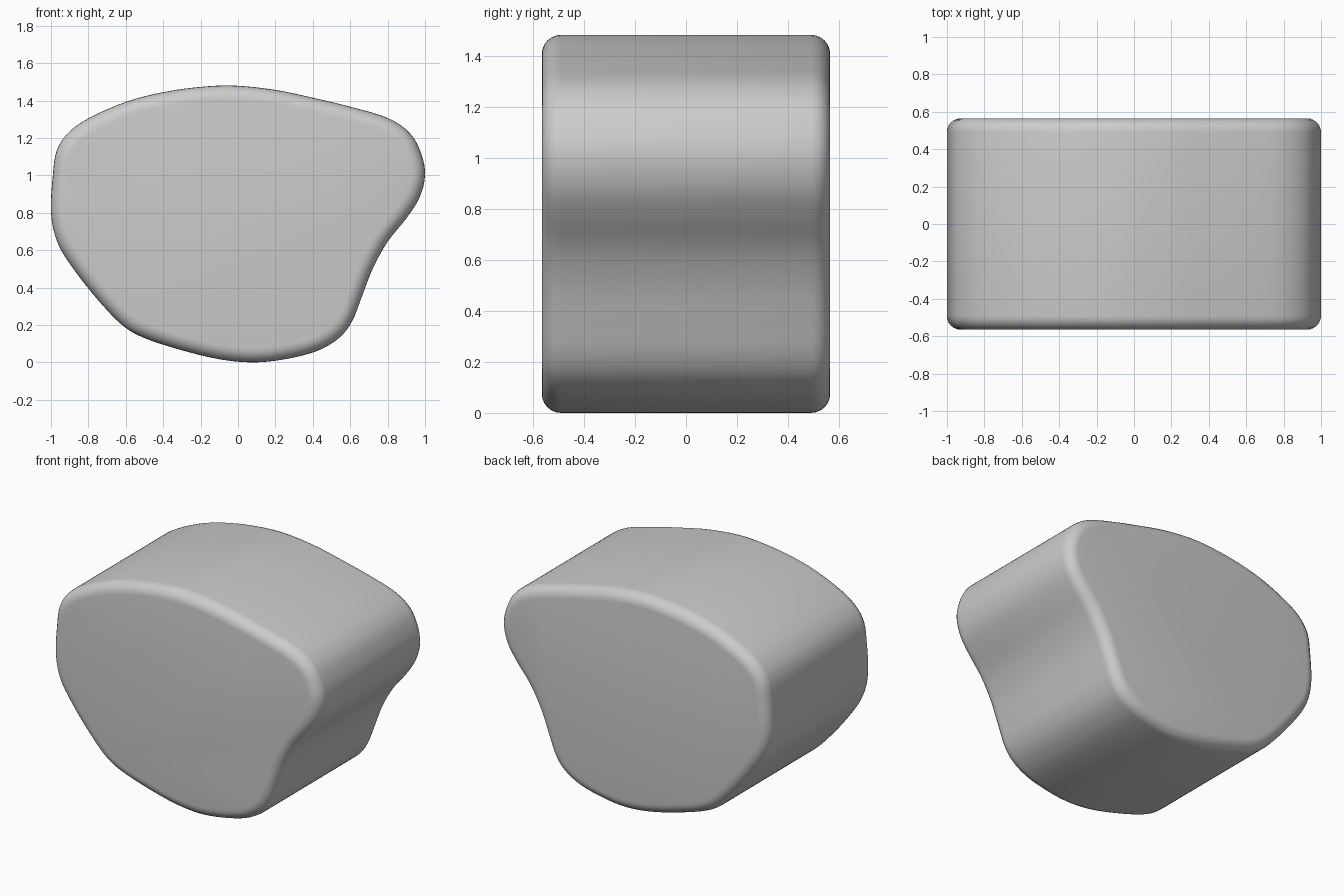
import bpy, bmesh, math
from mathutils import Vector

if "Cube" in bpy.data.objects:
    bpy.data.objects.remove(bpy.data.objects["Cube"])

HALF_DEPTH = 0.565
ROUND = 0.075     # edge rounding radius
STEPS = 6         # segments across the rounding
SUB = 4           # spline samples per outline point

# Outline seen from the front (x, z), clockwise from the top
outline = [(-0.02, 1.48), (0.2, 1.457), (0.4, 1.415), (0.6, 1.367), (0.8, 1.307),
           (0.92, 1.225), (0.98, 1.115), (1.0, 1.0), (0.97, 0.88), (0.9, 0.77),
           (0.8, 0.645), (0.72, 0.50), (0.66, 0.345), (0.61, 0.22), (0.54, 0.13),
           (0.42, 0.06), (0.25, 0.017), (0.08, 0.0), (-0.1, 0.017), (-0.3, 0.065),
           (-0.5, 0.13), (-0.62, 0.2), (-0.75, 0.335), (-0.88, 0.5), (-0.965, 0.64),
           (-1.0, 0.8), (-0.99, 1.0), (-0.97, 1.13), (-0.91, 1.225), (-0.8, 1.305),
           (-0.6, 1.393), (-0.4, 1.445), (-0.2, 1.473)]


def smooth_loop(points):
    """Closed Catmull-Rom spline through the points."""
    p = [Vector(q) for q in points]
    n, out = len(p), []
    for i in range(n):
        a, b, c, d = p[i - 1], p[i], p[(i + 1) % n], p[(i + 2) % n]
        for k in range(SUB):
            t = k / SUB
            out.append(0.5 * (2 * b + (c - a) * t + (2 * a - 5 * b + 4 * c - d) * t ** 2
                              + (3 * b - a - 3 * c + d) * t ** 3))
    return out


loop = smooth_loop(outline)
n = len(loop)
inward = []
for i in range(n):
    t = (loop[(i + 1) % n] - loop[i - 1]).normalized()
    inward.append(Vector((t.y, -t.x)))

# Cross-section of the rim: front rounding, then back rounding
arc = [math.pi / 2 * k / STEPS for k in range(STEPS + 1)]
rim = [(ROUND * (1 - math.sin(a)), -HALF_DEPTH + ROUND * (1 - math.cos(a))) for a in arc]
rim += [(inset, -y) for inset, y in reversed(rim)]

# Skin the rings and cap both flat faces
bm = bmesh.new()
rings = []
for inset, y in rim:
    pts = [p + d * inset for p, d in zip(loop, inward)]
    rings.append([bm.verts.new((p.x, y, p.y)) for p in pts])
for r0, r1 in zip(rings, rings[1:]):
    for i in range(n):
        j = (i + 1) % n
        bm.faces.new((r0[i], r0[j], r1[j], r1[i]))
bm.faces.new(rings[0])
bm.faces.new(rings[-1])
bmesh.ops.recalc_face_normals(bm, faces=bm.faces)

mesh = bpy.data.meshes.new("rounded_stone")
bm.to_mesh(mesh)
bm.free()
stone = bpy.data.objects.new("rounded_stone", mesh)
bpy.context.collection.objects.link(stone)
bpy.context.view_layer.objects.active = stone
stone.select_set(True)
bpy.ops.object.shade_smooth_by_angle(angle=math.radians(40))
